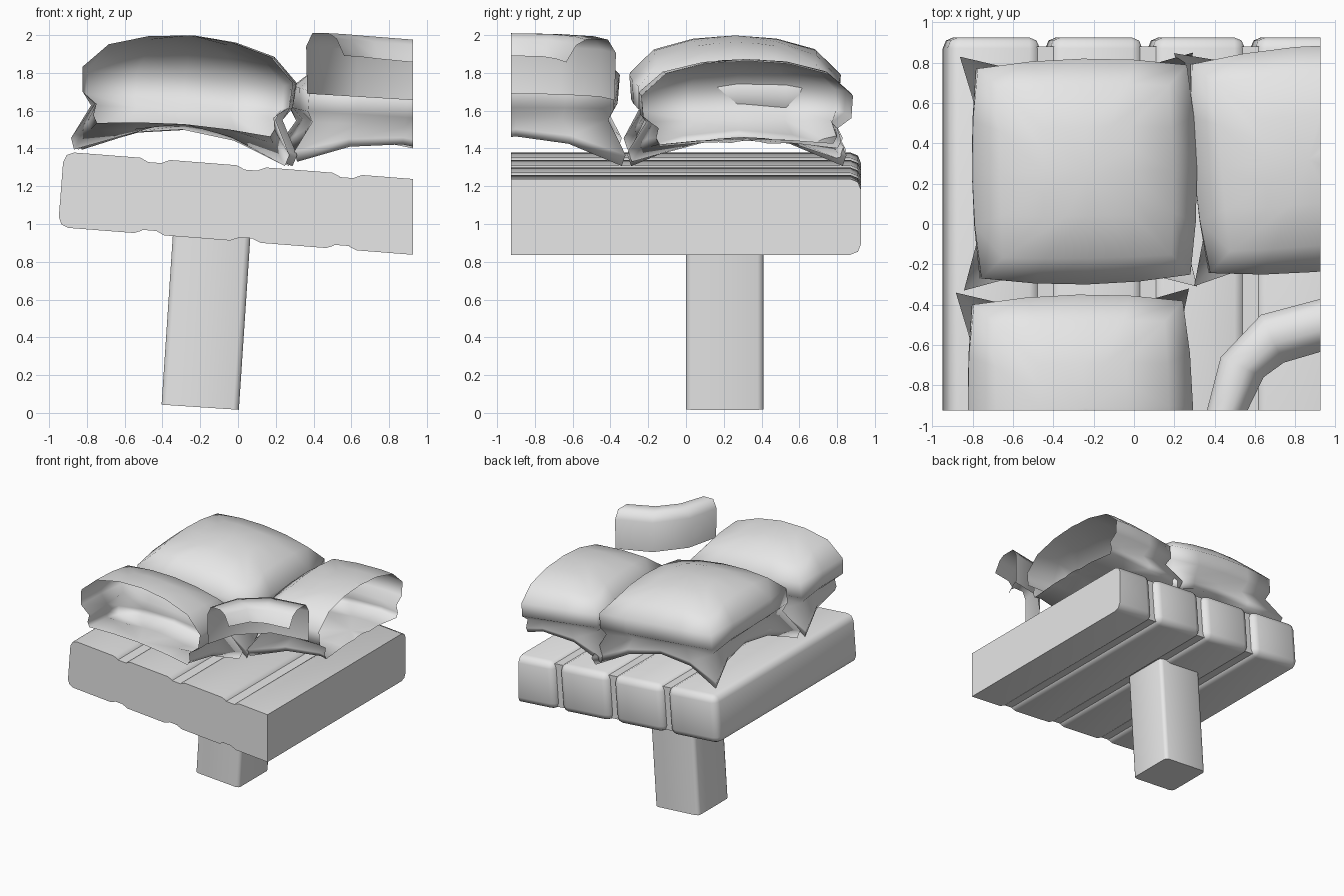
import bpy, bmesh, math
from mathutils import Matrix, Vector

if "Cube" in bpy.data.objects:
    bpy.data.objects.remove(bpy.data.objects["Cube"], do_unlink=True)

EDGE = 0.926          # planes where the piece is cut off (front and one side)
SLOPE = 0.078         # everything leans gently down towards +x
TILT = Matrix.Rotation(math.atan(SLOPE), 4, 'Y')

grey = bpy.data.materials.new("plain grey")
grey.use_nodes = True
grey.diffuse_color = (0.8, 0.8, 0.8, 1)
grey.node_tree.nodes["Principled BSDF"].inputs["Base Color"].default_value = (0.8, 0.8, 0.8, 1)


def finish(name, bm, fill=False, angle=180):
    """Trim at the cut planes, then turn the mesh into a smooth object."""
    for co, no in (((EDGE, 0, 0), (1, 0, 0)), ((0, -EDGE, 0), (0, -1, 0))):
        geom = bm.verts[:] + bm.edges[:] + bm.faces[:]
        cut = bmesh.ops.bisect_plane(bm, geom=geom, plane_co=co, plane_no=no, clear_outer=True)
        if fill:
            edges = [e for e in cut["geom_cut"] if isinstance(e, bmesh.types.BMEdge)]
            if edges:
                bmesh.ops.contextual_create(bm, geom=edges)
    bmesh.ops.recalc_face_normals(bm, faces=bm.faces[:])
    mesh = bpy.data.meshes.new(name)
    bm.to_mesh(mesh)
    bm.free()
    ob = bpy.data.objects.new(name, mesh)
    bpy.context.collection.objects.link(ob)
    mesh.materials.append(grey)
    bpy.ops.object.select_all(action='DESELECT')
    ob.select_set(True)
    bpy.context.view_layer.objects.active = ob
    bpy.ops.object.shade_smooth_by_angle(angle=math.radians(angle))
    return ob


def box(name, lo, hi, bevel, place, upright_only=False):
    bm = bmesh.new()
    lo, hi = Vector(lo), Vector(hi)
    size = hi - lo
    bmesh.ops.create_cube(bm, size=1, matrix=Matrix.Translation((lo + hi) / 2) @ Matrix.Diagonal((*size, 1)))
    if bevel:
        edges = [e for e in bm.edges
                 if not upright_only or abs(e.verts[0].co.z - e.verts[1].co.z) > 0.1]
        bmesh.ops.bevel(bm, geom=edges, offset=bevel, segments=2, profile=0.5, affect='EDGES')
    bm.transform(place)
    return finish(name, bm, fill=True, angle=50)


# Deck: four rounded planks around a slightly thinner core
deck = Matrix.Translation((0, 0, 1.11)) @ TILT
box("deck_core", (-0.8, -1.1, -0.18), (1.1, 0.88, 0.18), 0, deck)
for i, (x0, x1) in enumerate(((-0.94, -0.48), (-0.43, 0.03), (0.08, 0.54), (0.59, 1.1))):
    box(f"plank_{i + 1}", (x0, -1.1, -0.2), (x1, EDGE, 0.2), 0.055, deck)

# Leaning leg
lean = Matrix.Translation((-0.2, 0, 0.03)) @ Matrix.Rotation(math.radians(3.8), 4, 'Y')
box("leg", (-0.205, 0, 0), (0.205, 0.41, 1.0), 0.03, lean, True)

# Cushion rings: half width at mid-side, at corner, height at mid-side, at corner
RINGS = ((0.24, 0.26, 0.17, 0.13), (0.46, 0.56, 0.15, 0.0), (0.48, 0.58, 0.19, 0.06),
         (0.47, 0.49, 0.25, 0.24), (0.55, 0.52, 0.31, 0.30), (0.56, 0.52, 0.44, 0.42),
         (0.43, 0.42, 0.57, 0.53), (0.22, 0.22, 0.63, 0.61))
STEPS = 4


def cushion(name, x, y, z, turn=0, height=1.0):
    """Plump top over a pinched seam and a skirt with drooping corners."""
    bm = bmesh.new()
    loops = []
    for mid, corner, zm, zc in RINGS:
        ring = []
        for side in range(4):
            spin = Matrix.Rotation(side * math.pi / 2, 3, 'Z')
            for k in range(STEPS):
                t = 2 * k / STEPS - 1
                w = t * t
                depth = mid + (corner - mid) * w
                ring.append(bm.verts.new(spin @ Vector((depth, t * corner, (zm + (zc - zm) * w) * height))))
        loops.append(ring)
    n = 4 * STEPS
    for a, b in zip(loops, loops[1:]):
        for i in range(n):
            j = (i + 1) % n
            bm.faces.new((a[i], a[j], b[j], b[i]))
    for ring, zc in ((loops[0], 0.18), (loops[-1], 0.65)):
        tip = bm.verts.new((0, 0, zc * height))
        for i in range(n):
            bm.faces.new((ring[i], ring[(i + 1) % n], tip))
    bm.transform(Matrix.Translation((x, y, z)) @ TILT @ Matrix.Rotation(math.radians(turn), 4, 'Z'))
    return finish(name, bm)


cushion("back_cushion", -0.28, 0.26, 1.35, turn=1)
cushion("front_cushion", -0.3, -0.91, 1.35, turn=1)
cushion("side_cushion", 0.82, 0.32, 1.29, turn=5, height=0.9)

# Curved rim: a rolled strip swept between an outer and an inner path
OUTER = ((0.36, -0.93), (0.43, -0.66), (0.63, -0.45), (0.93, -0.37))
INNER = ((0.52, -0.93), (0.6, -0.74), (0.72, -0.64), (0.93, -0.58))
ROLL = ((0.03, 1.69), (0, 1.94), (0.2, 2.01), (0.75, 2.01), (1, 1.98), (1.25, 1.89))
bm = bmesh.new()
rows = []
for o, i in zip(OUTER, INNER):
    o, i = Vector(o), Vector(i)
    rows.append([bm.verts.new((*o.lerp(i, t), z - 0.06 * (o.x - 0.36))) for t, z in ROLL])
for a, b in zip(rows, rows[1:]):
    for k in range(len(ROLL) - 1):
        bm.faces.new((a[k], a[k + 1], b[k + 1], b[k]))
finish("curved_rim", bm)
